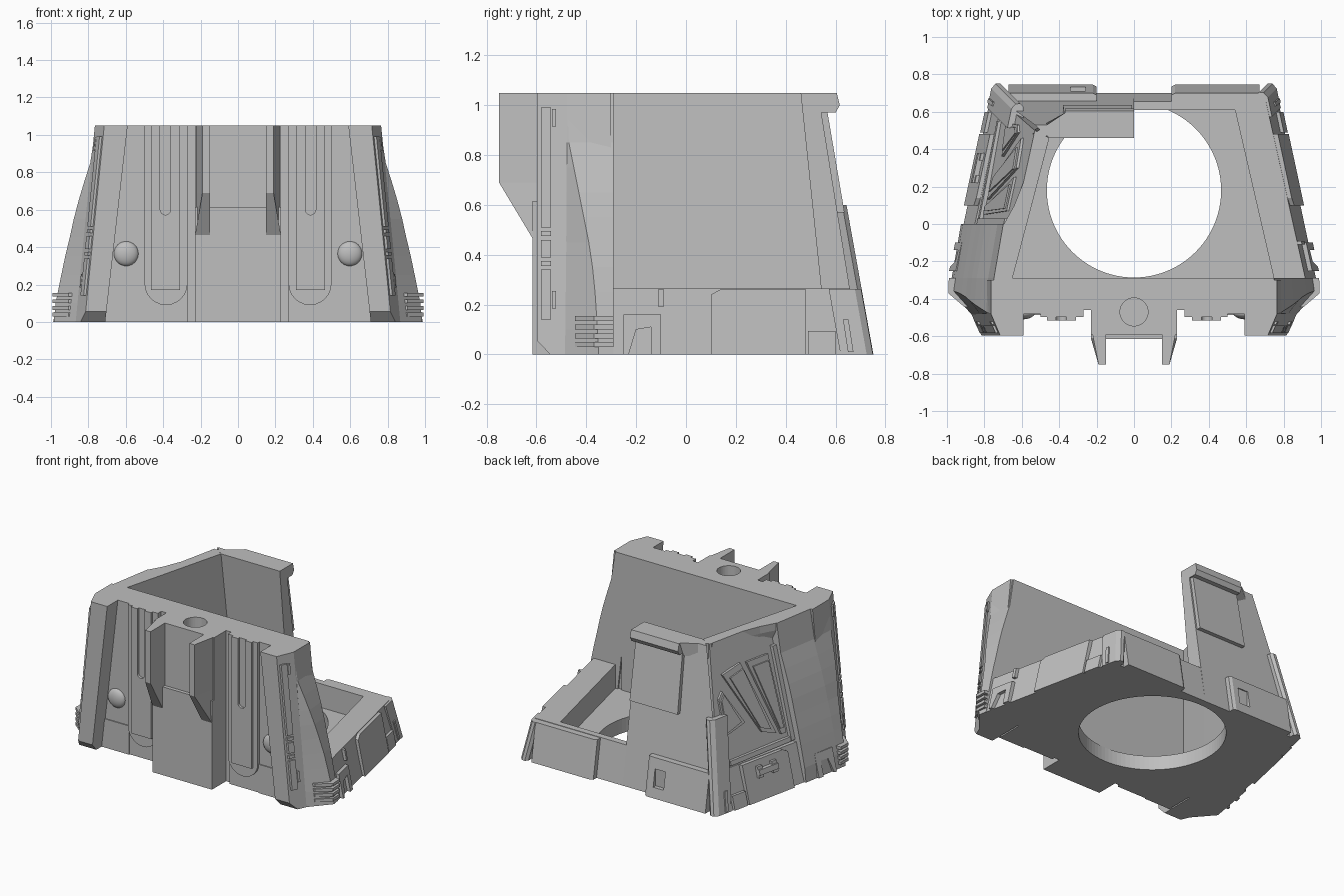
import bpy, bmesh, math
from mathutils import Matrix

old = bpy.data.objects.get("Cube")
if old:
    bpy.data.objects.remove(old)

grey = bpy.data.materials.new("mid_grey")
grey.use_nodes = True
colour = (0.52, 0.52, 0.52, 1)
grey.diffuse_color = colour
grey.node_tree.nodes["Principled BSDF"].inputs["Base Color"].default_value = colour


def finish(name, bm):
    bmesh.ops.recalc_face_normals(bm, faces=bm.faces)
    me = bpy.data.meshes.new(name)
    bm.to_mesh(me)
    bm.free()
    me.materials.append(grey)
    ob = bpy.data.objects.new(name, me)
    bpy.context.collection.objects.link(ob)
    return ob


def skin(name, rings):
    """Closed solid through rings of 3D points."""
    bm = bmesh.new()
    vs = [[bm.verts.new(p) for p in r] for r in rings]
    n = len(vs[0])
    for a, b in zip(vs, vs[1:]):
        for i in range(n):
            j = (i + 1) % n
            bm.faces.new((a[i], a[j], b[j], b[i]))
    bm.faces.new(vs[0])
    bm.faces.new(vs[-1])
    return finish(name, bm)


def loft(name, levels, s=1):
    return skin(name, [[(s * x, y, z) for x, y in pts] for z, pts in levels])


def box(name, x0, x1, y0, y1, z0, z1):
    r = rect(x0, x1, y0, y1)
    return loft(name, [(z0, r), (z1, r)])


def drum(name, x, y, z0, z1, r, seg=48):
    ring = [(x + r * math.cos(math.tau * i / seg), y + r * math.sin(math.tau * i / seg)) for i in range(seg)]
    return loft(name, [(z0, ring), (z1, ring)])


def front_plate(name, pts, y0, y1):
    return skin(name, [[(x, y, z) for x, z in pts] for y in (y0, y1)])


def side_plate(name, s, surf, pts, t):
    """Plate lying on a side surface, outline given in y, z."""
    return skin(name, [[(s * (surf(y, z) + d), y, z) for y, z in pts] for d in (-0.03, t)])


def rect(a0, a1, b0, b1):
    return [(a0, b0), (a1, b0), (a1, b1), (a0, b1)]


def cut(ob, cutter):
    m = ob.modifiers.new("cut", "BOOLEAN")
    m.operation, m.solver, m.object = "DIFFERENCE", "EXACT", cutter
    bpy.context.view_layer.objects.active = ob
    bpy.ops.object.modifier_apply(modifier="cut")


def mix(a, b, z):
    return a + (b - a) * z / 1.05


# Outer curve of the side fairings: height, outer x, y of the front edge
FAIRING = [(0, .985, -.35), (.1, .975, -.355), (.25, .945, -.365), (.35, .924, -.375), (.45, .9, -.39),
           (.55, .878, -.41), (.65, .852, -.43), (.75, .822, -.45), (.85, .79, -.47), (1.05, .759, -.478)]


def skirt(y, z):
    return .975 - .215 * (y + .29) - .22 * z


def window_wall(y, z):
    return mix(.885 - .18 * y, .64 - .22 * y, z)


def flank(y, z):
    return mix(.87, .765, z) - .05 + .43 * (y + .597)


# Floor slab and front wall with its centre block
floor = loft("floor", [(0, [(-.9, -.3), (.9, -.3), (.71, .68), (-.71, .68)]),
                       (.1, [(-.88, -.3), (.88, -.3), (.69, .66), (-.69, .66)])])
half = [(.7, -.29), (.7, -.48), (.27, -.48), (.27, -.46), (.23, -.46), (.23, -.59)]
outline = half + [(-x, y) for x, y in reversed(half)]
front_wall = loft("front_wall", [(0, outline), (1.05, outline)])
box("centre_block", -.23, .23, -.615, -.55, 0, .615)

for s in (-1, 1):
    # Prongs either side of the centre recess
    loft("front_prong", [(.46, [(.23, -.55), (.23, -.612), (.15, -.612), (.15, -.55)]),
                         (.69, [(.23, -.55), (.19, -.75), (.15, -.75), (.15, -.55)]),
                         (1.05, [(.23, -.55), (.19, -.75), (.15, -.75), (.15, -.55)])], s)
    # Corner pillars with a bevelled flank and chamfered toe
    levels = []
    for z, y in ((0, -.545), (.055, -.597), (1.05, -.597)):
        i, o = mix(.71, .59, z), mix(.87, .765, z)
        levels.append((z, [(i, -.3), (i, y), (flank(y, z), y), (o, -.48), (o, -.3)]))
    loft("front_pillar", levels, s)
    # Curved fairing behind each pillar
    rings = []
    for z, x, y in FAIRING:
        i = mix(.74, .62, z)
        rings.append((z, [(i, -.29), (i, -.48), (mix(.868, .758, z), -.485), (x, y), (x - .01, -.29)]))
    loft("side_fairing", rings, s)
    # Stepped strips and slot on the front
    pod = [(.385 + .115 * math.cos(a * math.pi / 12), .205 + .115 * math.sin(a * math.pi / 12)) for a in range(12, 25)]
    front_plate("strip_backing", [(s * x, z) for x, z in pod + [(.5, 1.05), (.27, 1.05)]], -.47, -.497)
    front_plate("lower_panel", [(s * x, z) for x, z in rect(.5, .71, 0, .2)], -.47, -.487)
    strip = front_plate("front_strip", [(s * x, z) for x, z in rect(.31, .465, .17, 1.05)], -.47, -.515)
    slot = [(.388 + .028 * math.cos(a * math.pi / 8), .6 + .028 * math.sin(a * math.pi / 8)) for a in range(8, 17)]
    cutter = front_plate("slot_cutter", [(s * x, z) for x, z in slot + [(.416, 1.1), (.36, 1.1)]], -.498, -.6)
    cut(strip, cutter)
    bpy.data.objects.remove(cutter)
    # Round stud
    bm = bmesh.new()
    bmesh.ops.create_uvsphere(bm, u_segments=32, v_segments=16, radius=.066,
                              matrix=Matrix.Translation((s * .598, -.477, .365)) @ Matrix.Diagonal((1, .5, 1, 1)))
    stud = finish("round_stud", bm)
    for p in stud.data.polygons:
        p.use_smooth = True

    # Trim along the pillar flank
    for z0, z1 in ((.14, .34), (.355, .375), (.39, .46), (.475, .495), (.51, .99)):
        side_plate("pillar_trim", s, flank, rect(-.582, -.542, z0, z1), .013)
    for z in (.22, .95):
        side_plate("trim_button", s, flank, rect(-.538, -.522, z - .035, z + .035), .013)
    # Vent bars on the fairing foot
    for k in range(4):
        z = .03 + k * .035
        ring = [(.85, -.445), (.905, -.445), (.993, -.37), (.99, -.29), (.93, -.29)]
        loft("vent_bar", [(z, ring), (z + .02, ring)], s)
    # Skirt details
    side_plate("skirt_block", s, skirt, [(-.25, 0), (-.23, 0), (-.2, .1), (-.14, .11), (-.14, 0), (-.1, 0),
                                         (-.1, .16), (-.25, .16)], .022)
    side_plate("skirt_pin", s, skirt, rect(-.11, -.09, .19, .262), .02)
    side_plate("skirt_panel", s, skirt, [(.1, 0), (.48, 0), (.48, .262), (.14, .262), (.1, .24)], .018)
    side_plate("skirt_box", s, skirt, rect(.49, .6, 0, .095), .015)
    side_plate("skirt_slot", s, skirt, [(.65, .01), (.672, .01), (.652, .14), (.63, .14)], .014)
    # Rear panels and corner posts
    top = .262
    loft("rear_panel", [(0, [(.2, .66), (.67, .66), (.67, .745), (.22, .745), (.2, .735)]),
                        (top, [(.2, .62), (.67, .62), (.67, .70), (.22, .70), (.2, .69)])], s)
    h = .6 if s < 0 else top
    post = [(.7, .62), (.7, .735), (.717, .752), (.74, .75), (.763, .725), (.785, .62)]
    loft("corner_post", [(0, post), (h, [(x - .18 * h, y - .18 * h) for x, y in post])], s)

# Low wall on the open side
loft("low_side_wall", [(0, [(.975, -.3), (.762, .7), (.54, .61), (.75, -.3)]),
                       (.265, [(.918, -.3), (.705, .655), (.54, .61), (.75, -.3)])])
low_back = loft("low_back_wall", [(0, rect(-.02, .762, .61, .7)),
                                  (.265, [(-.02, .61), (.54, .61), (.705, .655), (-.02, .655)])])

# Tall closed side: skirt, fairing, window wall and overhanging curved rim
loft("tall_skirt", [(0, [(.975, -.3), (.762, .7), (.5, .6), (.7, -.3)]),
                    (.265, [(.918, -.3), (.705, .655), (.5, .55), (.7, -.3)])], -1)
loft("tall_fairing", [(z, [(.65, -.29), (x - .01, -.29), (x - .06, 0), (.573, 0)]) for z, x, y in FAIRING], -1)
loft("window_wall", [(0, [(.573, 0), (.885, 0), (.76, .7), (.424, .57)]),
                     (1.05, [(.573, 0), (.64, 0), (.53, .5), (.453, .46)])], -1)
loft("rim_ledge", [(.9, [(.59, 0), (.65, 0), (.62, .1), (.585, .25), (.5, .36)]),
                   (1.0, [(.59, 0), (.695, 0), (.64, .1), (.58, .25), (.5, .36)]),
                   (1.05, [(.573, 0), (.695, 0), (.64, .1), (.58, .25), (.48, .36)])], -1)

# Slanted window frames and panes on the tall side
for pts in ([(.05, .34), (.09, .34), (.25, .86), (.07, .86)],
            [(.13, .36), (.24, .4), (.46, .84), (.3, .87)],
            [(.36, .5), (.54, .46), (.53, .7), (.49, .74)]):
    cy = sum(p[0] for p in pts) / 4
    cz = sum(p[1] for p in pts) / 4
    side_plate("window_frame", -1, window_wall, pts, .012)
    inner = [(cy + (y - cy) * .72, cz + (z - cz) * .85) for y, z in pts]
    side_plate("window_pane", -1, window_wall, inner, .02)
side_plate("edge_bar", -1, window_wall, [(0, .28), (.03, .28), (.03, .9), (0, .9)], .022)
side_plate("lower_rail", -1, window_wall, rect(.03, .55, .275, .305), .018)
side_plate("handle", -1, skirt, rect(.22, .38, .17, .205), .045)
for y in (.24, .36):
    side_plate("handle_mount", -1, skirt, rect(y - .02, y + .02, .15, .225), .035)

# Tall back half with plate and lip
tall_back = loft("tall_back_wall", [(0, [(-.762, .7), (0, .7), (0, .57), (-.424, .57)]),
                                    (1.05, [(-.53, .53), (0, .53), (0, .46), (-.453, .46)])])
loft("back_plate", [(.57, rect(-.38, -.01, .56, .636)), (.97, rect(-.37, -.01, .5, .568))])
loft("back_lip", [(.97, rect(-.37, 0, .5, .6)), (1.0, rect(-.37, 0, .5, .617)), (1.05, rect(-.37, 0, .47, .605))])
loft("back_corner", [(.95, [(-.54, .5), (-.36, .56), (-.36, .5), (-.48, .48)]),
                     (1.05, [(-.54, .48), (-.36, .6), (-.36, .47), (-.46, .47)])])

# Openings: big floor hole, socket in the front top, rear recess
hole = drum("hole_cutter", 0, .18, -.1, .1005, .466, 96)
for ob in (floor, low_back, tall_back):
    cut(ob, hole)
socket = drum("socket_cutter", 0, -.47, .85, 1.2, .075)
cut(front_wall, socket)
recess = box("recess_cutter", -.34, -.26, .705, .8, .07, .19)
for ob in [o for o in bpy.data.objects if o.name.startswith("rear_panel")]:
    cut(ob, recess)
for c in (hole, socket, recess):
    bpy.data.objects.remove(c)
